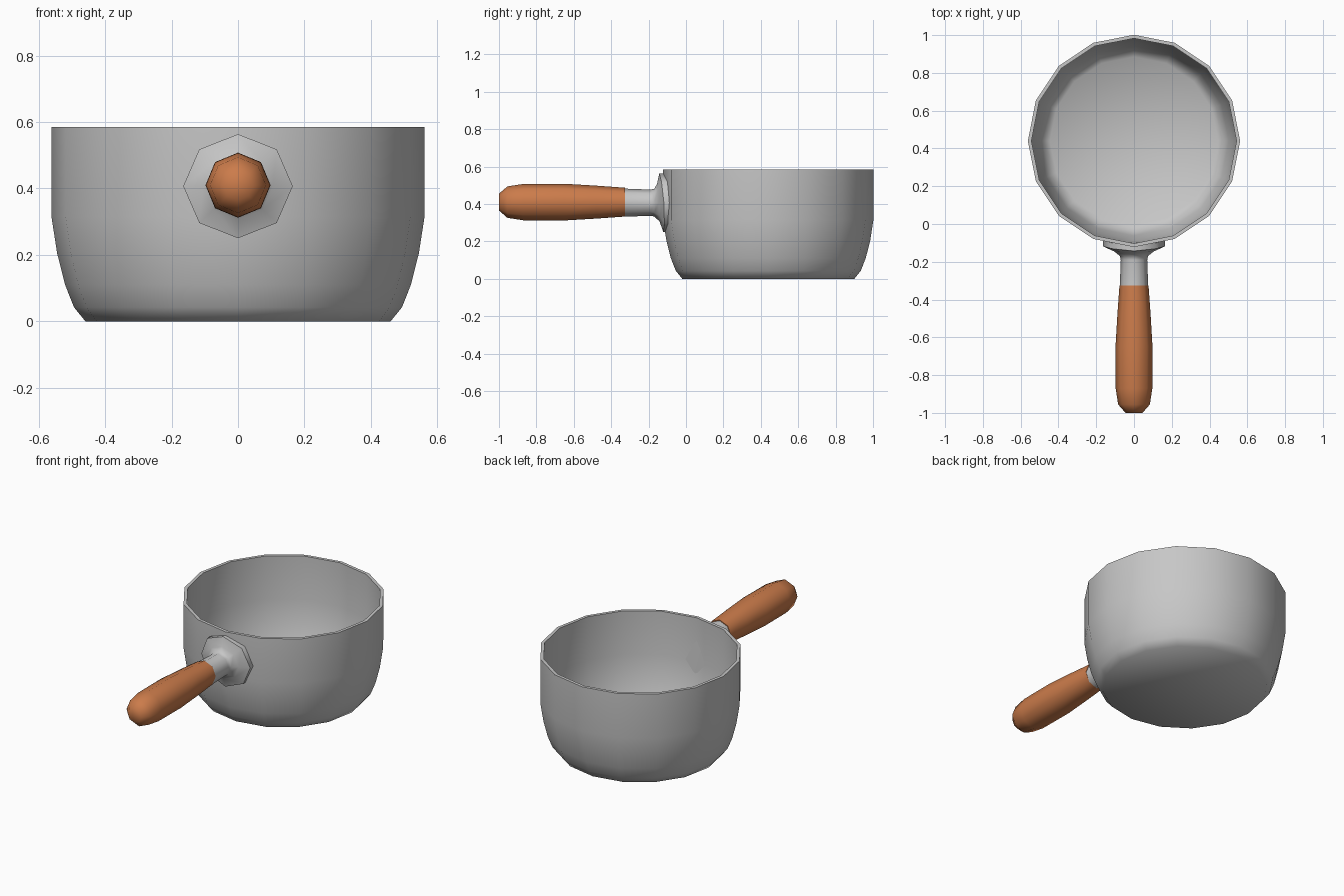
import bpy, bmesh, math

if "Cube" in bpy.data.objects:
    bpy.data.objects.remove(bpy.data.objects["Cube"])


def material(name, rgb):
    m = bpy.data.materials.new(name)
    m.diffuse_color = (*rgb, 1)
    m.use_nodes = True
    m.node_tree.nodes["Principled BSDF"].inputs["Base Color"].default_value = m.diffuse_color
    return m


steel = material("brushed steel", (0.57, 0.57, 0.57))
wood = material("warm wood", (0.60, 0.20, 0.07))


def lathe(name, profile, sides, place, mat):
    """Spin (radius, height) points; place(x, y, h) maps them into the scene."""
    bm = bmesh.new()
    rings = []
    for r, h in profile:
        if r == 0:
            rings.append([bm.verts.new(place(0, 0, h))] * sides)
        else:
            rings.append([bm.verts.new(place(r * math.cos(k * math.tau / sides),
                                             r * math.sin(k * math.tau / sides), h))
                          for k in range(sides)])
    for a, b in zip(rings, rings[1:]):
        for k in range(sides):
            n = (k + 1) % sides
            bm.faces.new(list(dict.fromkeys((a[k], a[n], b[n], b[k]))))
    bmesh.ops.recalc_face_normals(bm, faces=bm.faces)
    me = bpy.data.meshes.new(name)
    bm.to_mesh(me)
    bm.free()
    me.materials.append(mat)
    ob = bpy.data.objects.new(name, me)
    bpy.context.collection.objects.link(ob)
    bpy.ops.object.select_all(action='DESELECT')
    ob.select_set(True)
    bpy.context.view_layer.objects.active = ob
    bpy.ops.object.shade_smooth_by_angle(angle=math.radians(60))
    return ob


BOWL_Y, BOWL_R, AXIS_Z = 0.44, 0.562, 0.41

# Pan bowl: outer wall from the base up, over the rim, down to the inner floor
lathe("pan_bowl",
      [(0, 0), (0.46, 0), (0.494, 0.042), (0.521, 0.11), (0.545, 0.205),
       (BOWL_R, 0.315), (BOWL_R, 0.585), (0.543, 0.585), (0.543, 0.32),
       (0.525, 0.21), (0.502, 0.115), (0.482, 0.065), (0.445, 0.035), (0, 0.03)],
      16, lambda x, y, h: (x, y + BOWL_Y, h), steel)


# Handle socket: neck flaring into a flange that follows the curved wall
def on_wall(x, z, y):
    if y > -0.165:
        y += BOWL_R - math.sqrt(BOWL_R ** 2 - x * x)
        y += 0.13 * max(0, -z)
    return (x, y, z * (0.95 if y > -0.165 else 1) + AXIS_Z - 0.003)


lathe("handle_socket",
      [(0, -0.33), (0.075, -0.325), (0.07, -0.19), (0.074, -0.17),
       (0.105, -0.155), (0.165, -0.143), (0.165, -0.112), (0, -0.10)],
      8, on_wall, steel)

# Wooden grip
lathe("wooden_grip",
      [(0, -1.0), (0.045, -1.0), (0.084, -0.955), (0.097, -0.87),
       (0.098, -0.65), (0.088, -0.48), (0.077, -0.325), (0, -0.325)],
      8, lambda x, z, y: (x, y, z + AXIS_Z), wood)
